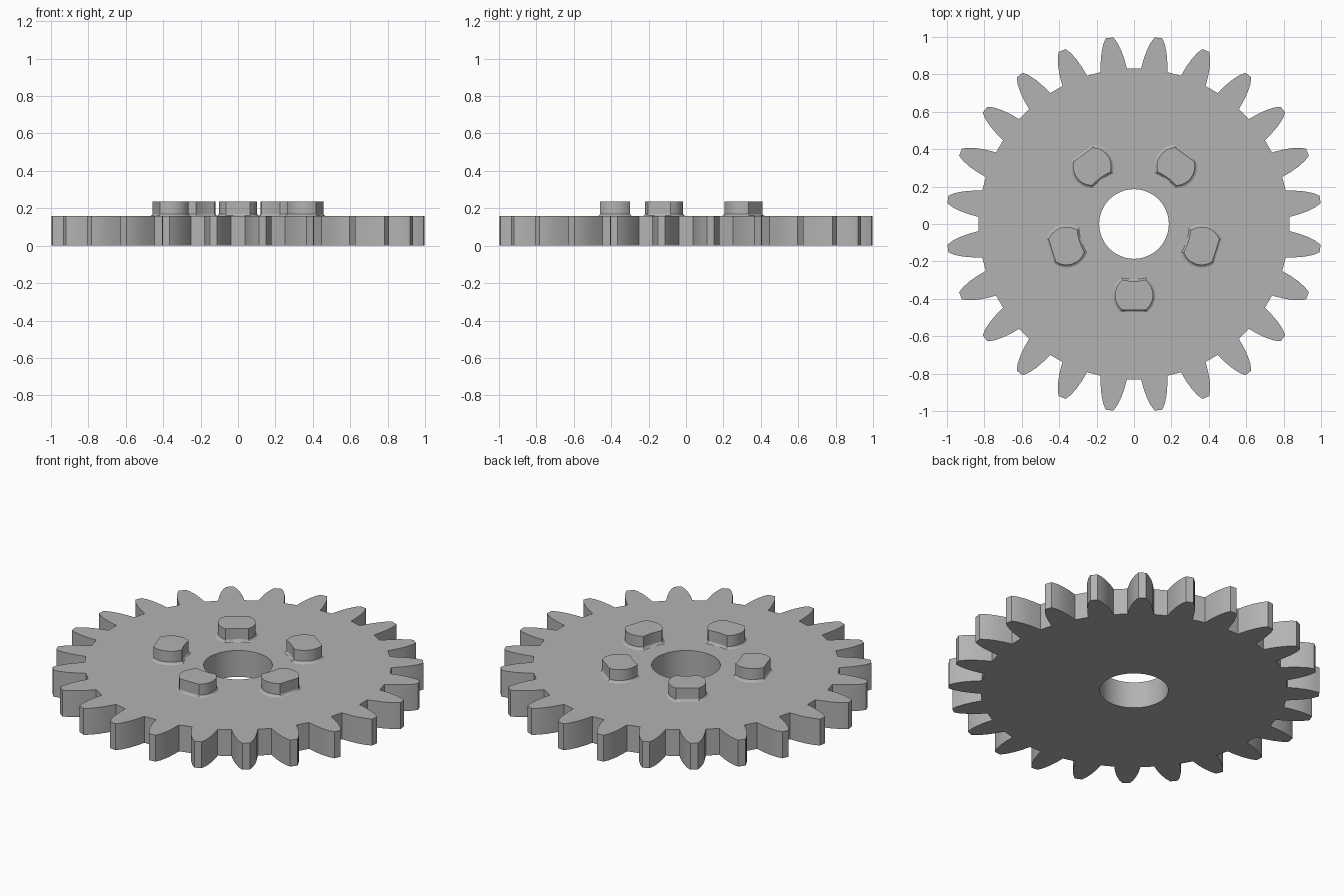
import bpy, bmesh, math

if "Cube" in bpy.data.objects:
    bpy.data.objects.remove(bpy.data.objects["Cube"])

TEETH, BORE_R = 24, 0.186
PLATE_H, BOSS_H = 0.158, 0.235

grey = bpy.data.materials.new("grey metal")
grey.diffuse_color = (0.45, 0.45, 0.45, 1)
grey.use_nodes = True
grey.node_tree.nodes["Principled BSDF"].inputs["Base Color"].default_value = grey.diffuse_color


def polar(r, deg):
    a = math.radians(deg)
    return (r * math.cos(a), r * math.sin(a), 0)


def finish(bm, name):
    bmesh.ops.remove_doubles(bm, verts=bm.verts, dist=1e-5)
    bmesh.ops.recalc_face_normals(bm, faces=bm.faces)
    mesh = bpy.data.meshes.new(name)
    bm.to_mesh(mesh)
    bm.free()
    obj = bpy.data.objects.new(name, mesh)
    bpy.context.collection.objects.link(obj)
    mesh.materials.append(grey)
    bpy.ops.object.select_all(action='DESELECT')
    obj.select_set(True)
    bpy.context.view_layer.objects.active = obj
    bpy.ops.object.shade_smooth_by_angle(angle=math.radians(25))
    return obj


# Gear plate: flat sectors with curved teeth, extruded upward
flank = [(0.831, 4.9), (0.88, 4.2), (0.93, 3.3), (0.975, 2.2), (1.004, 1.15)]
root_r, root_a = flank[0]
step = 360 / TEETH
bm = bmesh.new()


def flat_face(points):
    bm.faces.new([bm.verts.new(p) for p in points])


for i in range(TEETH):
    c = (i + 0.5) * step
    nxt = c + step - root_a
    # tooth
    flat_face([polar(r, c - a) for r, a in flank]
              + [polar(r, c + a) for r, a in reversed(flank)])
    # web beneath the tooth, then beneath the gap (bore edge split evenly)
    lo, hi = c - root_a, c + root_a
    flat_face([polar(BORE_R, lo), polar(root_r, lo), polar(root_r, hi),
               polar(BORE_R, hi), polar(BORE_R, c)])
    flat_face([polar(BORE_R, hi), polar(root_r, hi),
               polar(root_r, nxt), polar(BORE_R, nxt)])
bmesh.ops.remove_doubles(bm, verts=bm.verts, dist=1e-5)
top = bmesh.ops.extrude_face_region(bm, geom=bm.faces[:], use_keep_orig=True)
for v in top["geom"]:
    if isinstance(v, bmesh.types.BMVert):
        v.co.z = PLATE_H
finish(bm, "gear_plate")

# Boss outline: round sides, straight outer edge, inner edge concentric with bore
CENTRE, SIDE_R, INNER_R, OUTER = 0.38, 0.102, 0.305, 0.46
a_out = math.asin((OUTER - CENTRE) / SIDE_R)
cos_in = (INNER_R ** 2 - SIDE_R ** 2 - CENTRE ** 2) / (2 * SIDE_R * CENTRE)
a_in = math.asin(cos_in)
side = []
for k in range(9):
    a = a_out + (a_in - a_out) * k / 8
    side.append((SIDE_R * math.cos(a), -CENTRE - SIDE_R * math.sin(a)))
end = math.atan2(side[-1][0], -side[-1][1])
arc = [(INNER_R * math.sin(end * t), -INNER_R * math.cos(end * t))
       for t in (0.5, 0, -0.5)]
outline = side + arc + [(-x, y) for x, y in reversed(side)]

# Five bosses with a small fillet at the foot
levels = [(PLATE_H - 0.005, 0.012), (PLATE_H, 0.012), (PLATE_H + 0.004, 0.005),
          (PLATE_H + 0.012, 0), (BOSS_H, 0)]
for n in range(5):
    turn = math.radians(72 * n)
    cs, sn = math.cos(turn), math.sin(turn)
    bm = bmesh.new()
    rings = []
    for z, grow in levels:
        s = 1 + grow / 0.09
        ring = []
        for x, y in outline:
            px, py = x * s, (y + CENTRE) * s - CENTRE
            ring.append(bm.verts.new((px * cs - py * sn, px * sn + py * cs, z)))
        rings.append(ring)
    for a, b in zip(rings, rings[1:]):
        for j in range(len(a)):
            k = (j + 1) % len(a)
            bm.faces.new((a[j], a[k], b[k], b[j]))
    bm.faces.new(rings[0])
    bm.faces.new(rings[-1])
    finish(bm, f"boss_{n + 1}")
